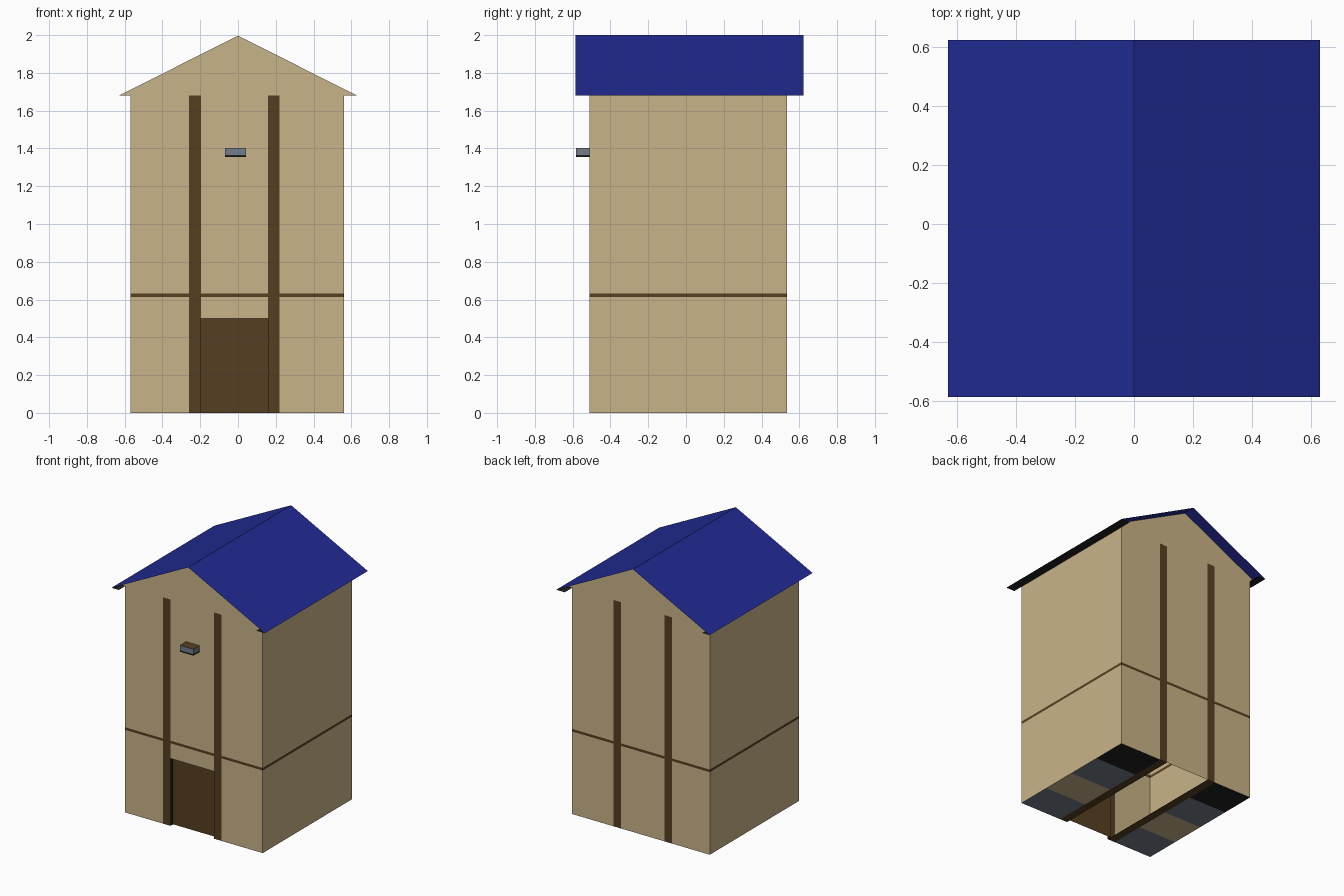
import bpy

if "Cube" in bpy.data.objects:
    bpy.data.objects.remove(bpy.data.objects["Cube"])


def srgb(*c):
    return [((v / 255 + 0.055) / 1.055) ** 2.4 if v > 10 else v / 255 / 12.92 for v in c] + [1]


COLOURS = {
    "tan_plaster": srgb(201, 180, 136),
    "brown_timber": srgb(86, 63, 34),
    "blue_roof": srgb(33, 42, 146),
    "grey_stone": srgb(115, 125, 138),
    "black": srgb(32, 32, 32),
}
MATS = []
for name, col in COLOURS.items():
    m = bpy.data.materials.new(name)
    m.diffuse_color = col
    m.use_nodes = True
    m.node_tree.nodes["Principled BSDF"].inputs["Base Color"].default_value = m.diffuse_color
    MATS.append(m)
TAN, BROWN, BLUE, GREY, BLACK = range(5)


def make(name, faces):
    """faces: list of (corner points, colour index)"""
    verts, polys = [], []
    for pts, _ in faces:
        polys.append(range(len(verts), len(verts) + len(pts)))
        verts += pts
    me = bpy.data.meshes.new(name)
    me.from_pydata(verts, [], [list(p) for p in polys])
    for m in MATS:
        me.materials.append(m)
    for poly, (_, c) in zip(me.polygons, faces):
        poly.material_index = c
    ob = bpy.data.objects.new(name, me)
    bpy.context.collection.objects.link(ob)
    return ob


def quad_xz(x0, x1, z0, z1, y, out):
    q = [(x0, y, z0), (x1, y, z0), (x1, y, z1), (x0, y, z1)]
    return q if out < 0 else q[::-1]


def quad_yz(y0, y1, z0, z1, x, out):
    q = [(x, y0, z0), (x, y1, z0), (x, y1, z1), (x, y0, z1)]
    return q if out > 0 else q[::-1]


def quad_xy(x0, x1, y0, y1, z, out):
    q = [(x0, y0, z), (x1, y0, z), (x1, y1, z), (x0, y1, z)]
    return q if out > 0 else q[::-1]


XS = [-0.57, -0.26, -0.197, 0.16, 0.22, 0.56]
ZS = [0, 0.5, 0.613, 0.632, 1.68]
Y0, Y1 = -0.51, 0.535

# front and back walls: posts, belt and plaster; doorway left open at the front
for name, y, out in (("front_wall", Y0, -1), ("back_wall", Y1, 1)):
    faces = []
    for i in range(5):
        for k in range(4):
            if out < 0 and i == 2 and k == 0:
                continue
            c = BROWN if i in (1, 3) or k == 2 else TAN
            faces.append((quad_xz(XS[i], XS[i + 1], ZS[k], ZS[k + 1], y, out), c))
    # gable, as wide as the roof
    tri = [(-0.63, y, 1.68), (0.63, y, 1.68), (0, y, 1.997)]
    faces.append((tri if out < 0 else tri[::-1], TAN))
    make(name, faces)

# side walls with belt
for name, x, out in (("left_wall", XS[0], -1), ("right_wall", XS[-1], 1)):
    make(name, [(quad_yz(Y0, Y1, ZS[k], ZS[k + 1], x, out), BROWN if k == 2 else TAN)
                for k in range(4)])

# recessed door with its reveals
D = Y0 + 0.03
make("door", [
    (quad_xz(XS[2], XS[3], 0, 0.5, D, -1), BROWN),
    (quad_yz(Y0, D, 0, 0.5, XS[2], 1), BLACK),
    (quad_yz(Y0, D, 0, 0.5, XS[3], -1), BLACK),
    (quad_xy(XS[2], XS[3], Y0, D, 0.5, -1), BROWN),
])

# floor tiles on either side of an open slot, edged by timber sills
floor = []
step = (Y1 - Y0) / 4
for a, b in ((0, 1), (4, 5)):
    for j, c in enumerate((GREY, TAN, GREY, BLACK)):
        floor.append((quad_xy(XS[a], XS[b], Y0 + j * step, Y0 + (j + 1) * step, 0, -1), c))
for a in (1, 3):
    floor.append((quad_xy(XS[a], XS[a + 1], Y0, Y1, 0, -1), BROWN))
make("floor", floor)

# thin roof slopes with dark soffits
R0, R1, E = -0.585, 0.623, 0.63
make("roof", [
    ([(E, R0, 1.68), (E, R1, 1.68), (0, R1, 2), (0, R0, 2)], BLUE),
    ([(-E, R1, 1.68), (-E, R0, 1.68), (0, R0, 2), (0, R1, 2)], BLUE),
])
make("soffits", [
    (quad_xy(XS[-1], E - 0.003, R0, R1, 1.68, -1), BLACK),
    (quad_xy(-E + 0.003, XS[0], R0, R1, 1.68, -1), BLACK),
])

# small bracket above the door
bx0, bx1, by, bz0, bz1, bzm = -0.07, 0.042, -0.583, 1.355, 1.402, 1.366
bracket = [(quad_xy(bx0, bx1, by, Y0, bz1, 1), BROWN),
           (quad_xy(bx0, bx1, by, Y0, bz0, -1), BLACK)]
for z0, z1, c in ((bz0, bzm, BLACK), (bzm, bz1, GREY)):
    bracket += [(quad_xz(bx0, bx1, z0, z1, by, -1), c),
                (quad_yz(by, Y0, z0, z1, bx0, -1), c),
                (quad_yz(by, Y0, z0, z1, bx1, 1), c)]
make("wall_bracket", bracket)
